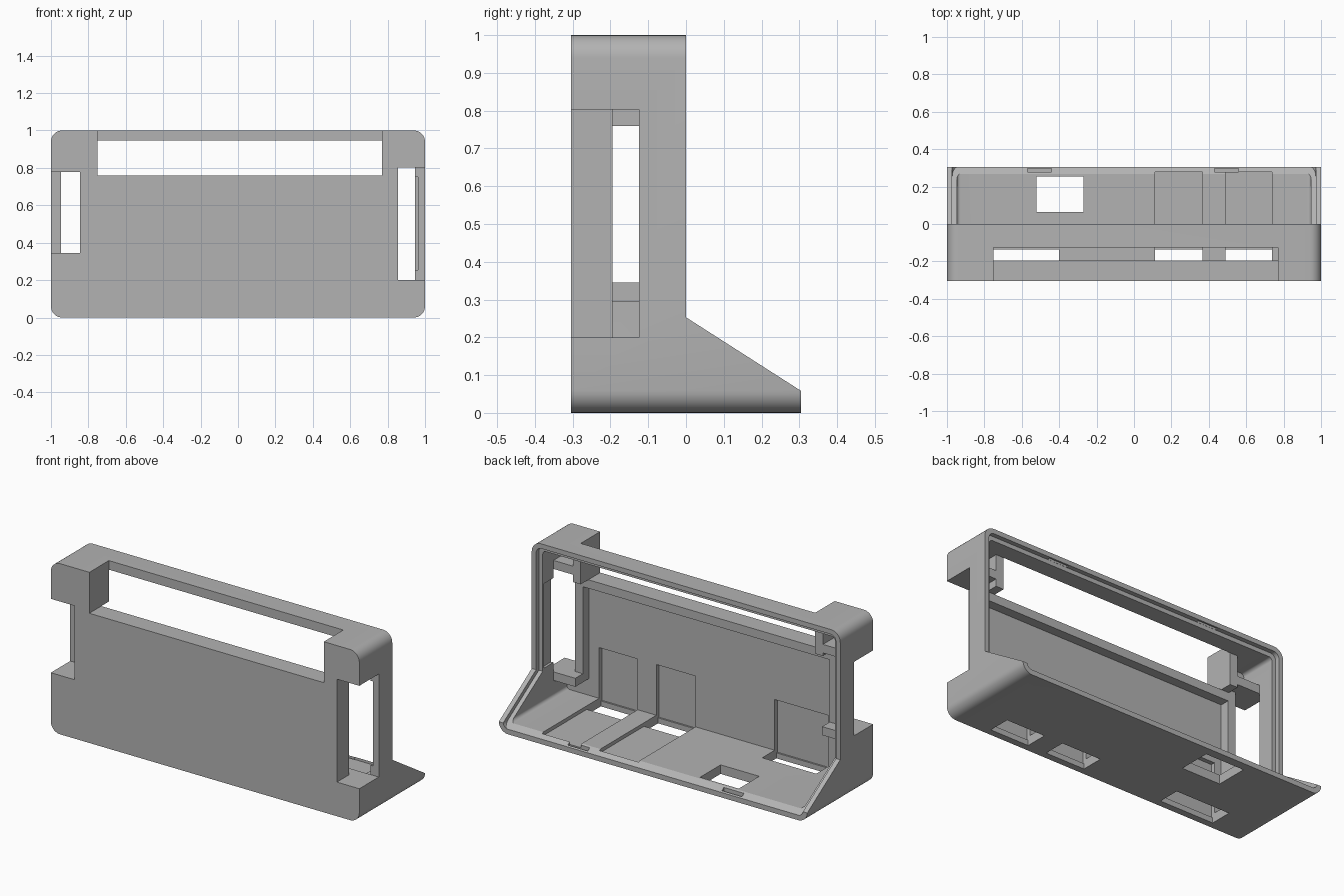
import bpy, bmesh, math

cube = bpy.data.objects.get("Cube")
if cube:
    bpy.data.objects.remove(cube, do_unlink=True)

grey = bpy.data.materials.new("matte grey")
grey.use_nodes = True
colour = (0.45, 0.45, 0.45, 1)
grey.diffuse_color = colour
grey.node_tree.nodes["Principled BSDF"].inputs["Base Color"].default_value = colour


def prism(name, outline, direction):
    """Extrude a closed 3D outline along a direction."""
    bm = bmesh.new()
    face = bm.faces.new([bm.verts.new(p) for p in outline])
    moved = bmesh.ops.extrude_face_region(bm, geom=[face])["geom"]
    bmesh.ops.translate(bm, vec=direction,
                        verts=[v for v in moved if isinstance(v, bmesh.types.BMVert)])
    bmesh.ops.recalc_face_normals(bm, faces=bm.faces)
    mesh = bpy.data.meshes.new(name)
    bm.to_mesh(mesh)
    bm.free()
    mesh.materials.append(grey)
    obj = bpy.data.objects.new(name, mesh)
    bpy.context.collection.objects.link(obj)
    return obj


def box(name, x0, x1, y0, y1, z0, z1):
    outline = [(x0, y0, z0), (x1, y0, z0), (x1, y0, z1), (x0, y0, z1)]
    return prism(name, outline, (0, y1 - y0, 0))


def rounded(name, inset, radius, y0, y1):
    """Rounded rectangle seen from the front, inset from the outer size."""
    w, low, high = 1 - inset, inset, 1 - inset
    points = []
    for i, (sx, sz) in enumerate([(1, 1), (-1, 1), (-1, -1), (1, -1)]):
        cx = sx * (w - radius)
        cz = high - radius if sz > 0 else low + radius
        for k in range(9):
            a = math.radians(90 * i + 90 * k / 8)
            points.append((cx + radius * math.cos(a), y0, cz + radius * math.sin(a)))
    return prism(name, points, (0, y1 - y0, 0))


def combine(target, tool, operation="DIFFERENCE"):
    tool.hide_render = True
    mod = target.modifiers.new("cut", "BOOLEAN")
    mod.operation = operation
    mod.solver = "EXACT"
    mod.object = tool
    bpy.context.view_layer.objects.active = target
    bpy.ops.object.modifier_apply(modifier=mod.name)
    bpy.data.objects.remove(tool, do_unlink=True)


def side_prism(name, profile):
    """Extrude a side profile of (y, z) points across the full width."""
    return prism(name, [(-1.2, y, z) for y, z in profile], (2.4, 0, 0))


# Hollow rounded shell with a sloping foot
shell = rounded("enclosure_shell", 0, 0.06, -0.305, 0.305)
combine(shell, side_prism("rear_slope_cutter", [
    (0, 1.2), (0, 0.253), (0.305, 0.058), (0.6, 0.058), (0.6, 1.2)]))
combine(shell, rounded("cavity_cutter", 0.053, 0.02, -0.25, 0.5))

# Stepped lip round the rear opening
lip = rounded("lip_cutter", 0.028, 0.035, -0.1, 0.45)
combine(lip, side_prism("lip_region", [
    (-0.026, 1.2), (-0.026, 0.241), (0.5, -0.095), (0.5, 1.2)]), "INTERSECT")
combine(shell, lip)

# Openings and recesses: x, y and z ranges
cuts = {
    "top_window": (-0.75, 0.77, -0.4, -0.125, 0.76, 1.2),
    "left_window": (0.855, 1.2, -0.4, -0.125, 0.2, 0.803),
    "right_window": (-1.2, -0.845, -0.4, -0.125, 0.345, 0.778),
    "side_relief": (0.9, 0.962, -0.2, -0.04, 0.255, 0.75),
    "floor_hole": (-0.52, -0.27, 0.065, 0.255, -0.1, 0.2),
}
for name, size in cuts.items():
    combine(shell, box(name + "_cutter", *size))

# Slots through the floor, with shallow pockets up the front wall
for x0, x1 in [(-0.75, -0.4), (0.113, 0.367), (0.488, 0.738)]:
    combine(shell, box("slot_cutter", x0, x1, -0.265, -0.135, -0.1, 0.2))
    combine(shell, box("pocket_cutter", x0, x1, -0.275, -0.2, 0.032, 0.35))

# Cable channels running to the back of the floor
for x0, x1 in [(0.113, 0.367), (0.488, 0.738)]:
    combine(shell, box("channel_cutter", x0, x1, -0.274, 0.277, 0.032, 0.15))

# Clip notches in the top and bottom lip
for x in (-0.505, 0.495):
    combine(shell, box("clip_cutter", x - 0.065, x + 0.065, 0.277, 0.296, 0.015, 0.1))
    combine(shell, box("clip_cutter", x - 0.065, x + 0.065, -0.025, -0.01, 0.9, 0.985))

# Flanges lining the openings inside the shell
flanges = {
    "top_window_sill": (-0.8, 0.82, -0.252, -0.195, 0.71, 0.76),
    "top_window_left_jamb": (0.77, 0.82, -0.252, -0.125, 0.76, 0.955),
    "top_window_right_jamb": (-0.8, -0.75, -0.252, -0.125, 0.76, 0.955),
    "left_window_jamb": (0.805, 0.855, -0.252, -0.195, 0.15, 0.853),
    "left_window_sill": (0.805, 0.95, -0.252, -0.125, 0.15, 0.2),
    "left_window_head": (0.805, 0.95, -0.252, -0.125, 0.803, 0.853),
    "right_window_jamb": (-0.845, -0.795, -0.252, -0.195, 0.295, 0.828),
    "right_window_sill": (-0.95, -0.795, -0.252, -0.125, 0.295, 0.345),
    "right_window_head": (-0.95, -0.795, -0.252, -0.125, 0.778, 0.828),
}
for name, size in flanges.items():
    box(name, *size)

# Smooth the rounded corners only
bpy.context.view_layer.update()
shell.select_set(True)
bpy.context.view_layer.objects.active = shell
bpy.ops.object.shade_smooth_by_angle(angle=math.radians(30))
